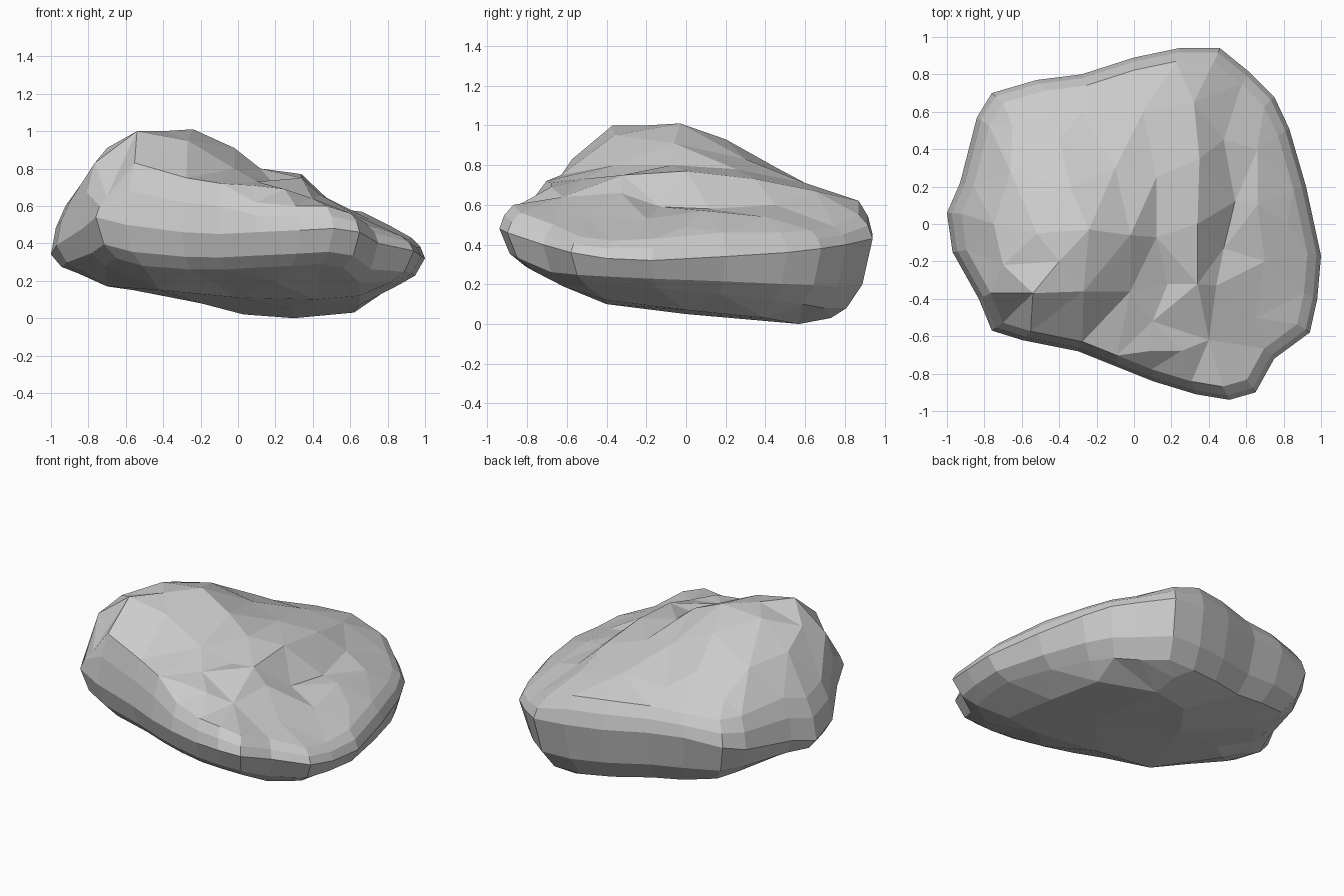
import bpy, bmesh, math
from mathutils import Vector
from mathutils.geometry import delaunay_2d_cdt

# Outline seen from above: x, y, rim height, shoulder height, underside height
RIM = [
    (-1, .06, .34, .60, .24), (-.93, .22, .38, .64, .23), (-.84, .57, .43, .62, .22),
    (-.76, .70, .47, .62, .20), (-.52, .77, .50, .63, .16), (-.28, .80, .48, .63, .13),
    (0, .89, .46, .63, .10), (.24, .94, .45, .62, .08), (.46, .94, .43, .55, .08),
    (.62, .81, .40, .49, .08), (.75, .68, .38, .47, .10), (.83, .51, .36, .46, .12),
    (.92, .20, .34, .46, .15), (1, -.17, .32, .43, .18), (.98, -.40, .33, .42, .19),
    (.94, -.58, .36, .44, .19), (.75, -.72, .40, .50, .19), (.65, -.90, .46, .56, .27),
    (.51, -.94, .48, .60, .29), (.33, -.91, .47, .60, .28), (.10, -.84, .46, .62, .27),
    (-.10, -.76, .45, .72, .26), (-.30, -.68, .46, .75, .26), (-.60, -.62, .50, .83, .28),
    (-.76, -.57, .54, .65, .32), (-.83, -.40, .48, .83, .28), (-.97, -.15, .39, .63, .25)]

# Hump, ridge and shelf points on the top
TOP = [
    (-.54, -.37, 1.0), (-.24, -.03, 1.01), (-.27, -.36, .95), (-.02, -.06, .91),
    (.12, -.07, .80), (.18, -.32, .73), (-.34, .20, .93), (-.52, -.05, .98),
    (-.75, 0, .84), (-.66, .28, .82), (-.65, .52, .70), (-.40, .45, .79),
    (-.10, .30, .83), (.12, .25, .78), (.05, .60, .71), (.32, .65, .67),
    (.34, 0, .77), (.34, -.32, .75), (.35, .35, .73), (.54, .12, .58),
    (.44, -.33, .66), (.48, .45, .60), (.66, .10, .57), (.70, -.20, .53),
    (.40, -.62, .64), (.65, -.50, .54), (.10, -.52, .73), (-.02, -.36, .80),
    (-.28, .60, .71), (.66, .40, .54), (.82, 0, .49), (-.40, -.20, 1.0),
    (-.70, -.22, .91), (.48, -.13, .59), (.08, -.68, .71), (.25, -.68, .69)]

# Low points on the underside
UNDER = [
    (.30, .57, 0), (.03, .50, .02), (.62, .40, .03), (-.20, .20, .08),
    (-.56, .10, .15), (0, -.35, .11), (.30, 0, .05), (.42, -.40, .10),
    (-.42, -.35, .15), (.20, -.62, .19), (-.60, .40, .16), (.65, 0, .07),
    (.30, .73, .03), (-.70, 0, .17), (.65, -.40, .12)]

CENTRE = Vector((.03, 0))
bm = bmesh.new()
n = len(RIM)


def ring(scale, height):
    """Outline scaled towards the centre, with a height taken from each row."""
    out = []
    for row in RIM:
        p = CENTRE + (Vector(row[:2]) - CENTRE) * scale
        out.append(bm.verts.new((p.x, p.y, height(row))))
    return out


def cap(loop, points):
    """Fill a ring with a triangulated patch through the given points."""
    verts = loop + [bm.verts.new(p) for p in points]
    flat = [v.co.xy for v in verts]
    res = delaunay_2d_cdt(flat, [], [list(range(n))], 1, 1e-5)
    for face in res[2]:
        bm.faces.new([verts[res[3][i][0]] for i in face])


# Rounded side wall
rings = [
    ring(.86, lambda r: r[4]),
    ring(.945, lambda r: r[4] * .66 + r[2] * .34),
    ring(1, lambda r: r[2]),
    ring(.975, lambda r: r[2] * .45 + r[3] * .55),
    ring(.925, lambda r: r[3])]
for a, b in zip(rings, rings[1:]):
    for i in range(n):
        j = (i + 1) % n
        bm.faces.new((a[i], a[j], b[j], b[i]))

# Top and underside
cap(rings[-1], TOP)
cap(rings[0], UNDER)

# Merge near-flat triangles into broader facets
bmesh.ops.join_triangles(bm, faces=[f for f in bm.faces if len(f.verts) == 3],
                         angle_face_threshold=math.radians(25),
                         angle_shape_threshold=math.radians(50))
bmesh.ops.recalc_face_normals(bm, faces=bm.faces)

mesh = bpy.data.meshes.new("rock")
bm.to_mesh(mesh)
bm.free()
rock = bpy.data.objects.new("rock", mesh)
bpy.context.collection.objects.link(rock)
